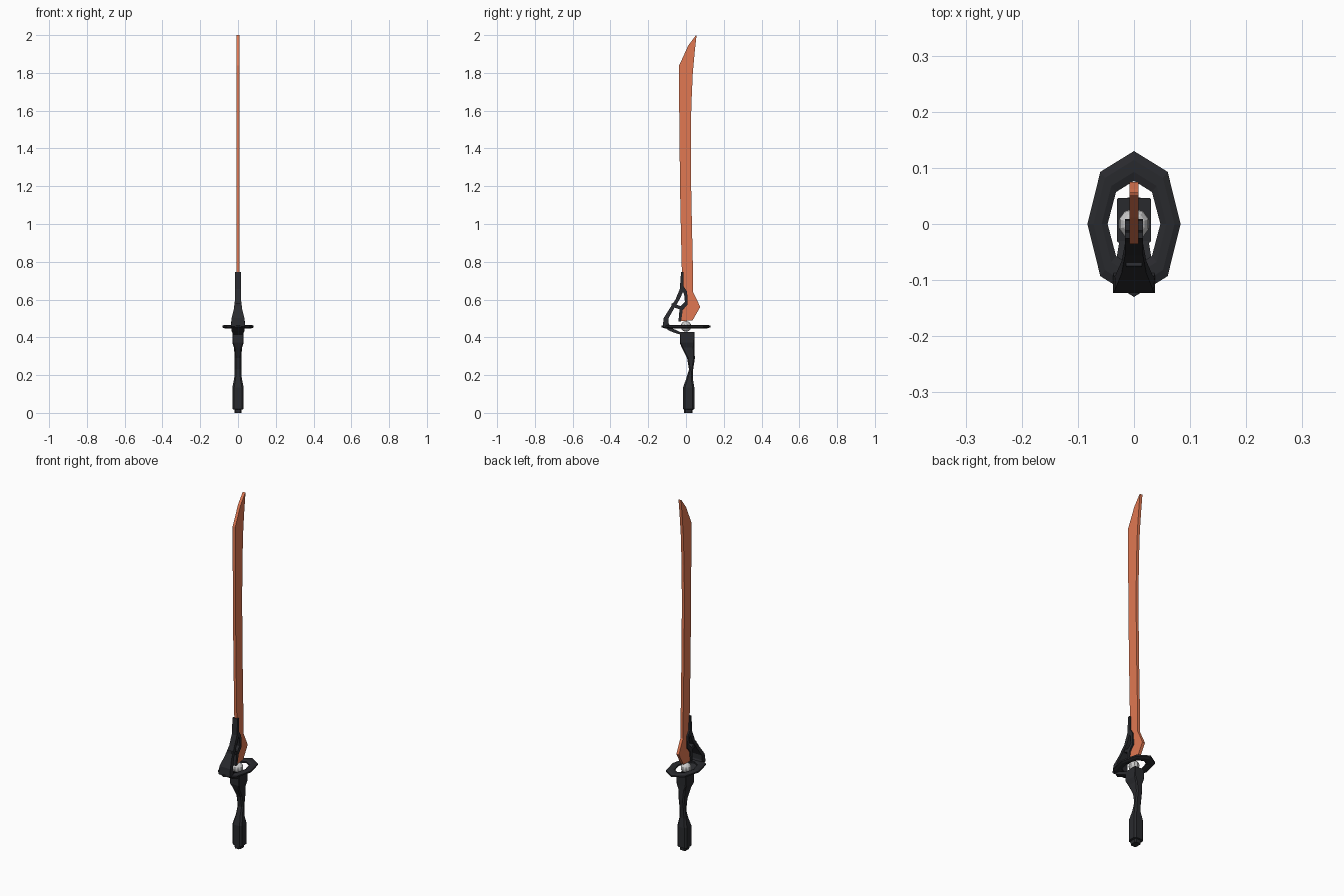
import bpy, bmesh, math


def material(name, rgb):
    m = bpy.data.materials.new(name)
    m.diffuse_color = (*rgb, 1)
    return m


ORANGE = material("orange", (0.75, 0.19, 0.085))
DARK = material("dark", (0.022, 0.023, 0.027))


def finish(bm, name, mat=None):
    bmesh.ops.recalc_face_normals(bm, faces=bm.faces)
    me = bpy.data.meshes.new(name)
    bm.to_mesh(me)
    bm.free()
    ob = bpy.data.objects.new(name, me)
    bpy.context.collection.objects.link(ob)
    if mat:
        me.materials.append(mat)
    return ob


def loft(name, rings, mat, closed=False):
    """Skin a list of equal-length rings of 3D points; cap the ends or close the loop."""
    bm = bmesh.new()
    vr = [[bm.verts.new(p) for p in r] for r in rings]
    n = len(vr[0])
    pairs = list(zip(vr, vr[1:])) + ([(vr[-1], vr[0])] if closed else [])
    for a, b in pairs:
        for i in range(n):
            j = (i + 1) % n
            bm.faces.new((a[i], a[j], b[j], b[i]))
    if not closed:
        bm.faces.new(vr[0])
        bm.faces.new(vr[-1])
    return finish(bm, name, mat)


def strap(name, stations, mat):
    """Band in the YZ plane: outer y, z, inner y, z and half width in x."""
    return loft(name, [[(-w, a, b), (w, a, b), (w, c, d), (-w, c, d)]
                       for a, b, c, d, w in stations], mat)


# Blade: back edge and cutting edge paired from heel to tip, with a centre line
T = 0.008
blade = [(-.034, .485, .035, .49), (-.030, .54, .075, .56), (.000, .578, .062, .59),
         (.003, .632, .038, .638), (-.018, .652, .038, .66), (-.022, .75, .037, .75),
         (-.030, 1.1, .028, 1.15), (-.034, 1.4, .026, 1.4), (-.036, 1.62, .028, 1.62),
         (-.036, 1.84, .036, 1.80), (.012, 1.945, .046, 1.91), (.052, 1.998, .056, 2.0)]
loft("blade", [[(-T, a, b), (-T, (a + c) / 2, (b + d) / 2), (-T, c, d),
                (T, c, d), (T, (a + c) / 2, (b + d) / 2), (T, a, b)]
               for a, b, c, d in blade], ORANGE)

# Brace sweeping from the blade back down and under the guard to the grip
strap("blade_brace", [
    (-.026, .747, -.014, .747, .016), (-.033, .655, -.012, .65, .016),
    (-.056, .60, -.034, .60, .016), (-.088, .55, -.066, .548, .022),
    (-.118, .502, -.093, .50, .034), (-.123, .458, -.092, .474, .037),
    (-.085, .433, -.078, .450, .034), (-.034, .415, -.030, .428, .026)], DARK)

# Clamp hugging the notch at the base of the blade
strap("blade_clamp", [
    (-.028, .66, -.012, .668, .016), (-.010, .63, .006, .641, .016),
    (-.006, .588, .009, .575, .016), (-.033, .56, -.017, .545, .016),
    (-.040, .485, -.026, .485, .014)], DARK)
strap("clamp_link", [(-.075, .582, -.078, .563, .014),
                     (-.022, .563, -.025, .546, .014)], DARK)

# Eight-sided guard ring with a bevelled section
outer = [(0, .130), (.060, .093), (.083, 0), (.060, -.093),
         (0, -.130), (-.060, -.093), (-.083, 0), (-.060, .093)]
inner = [(0, .077), (.032, .057), (.047, 0), (.032, -.057),
         (0, -.077), (-.032, -.057), (-.047, 0), (-.032, .057)]
section = [(0, -.004), (0, .004), (.3, .009), (.7, .009),
           (1, .004), (1, -.004), (.7, -.009), (.3, -.009)]
loft("guard_ring", [[(ox + (ix - ox) * t, oy + (iy - oy) * t, .457 + h)
                     for t, h in section]
                    for (ox, oy), (ix, iy) in zip(outer, inner)], DARK, closed=True)

# Grey ball joint between grip and blade
bm = bmesh.new()
bmesh.ops.create_uvsphere(bm, u_segments=10, v_segments=8, radius=.028)
bmesh.ops.translate(bm, verts=bm.verts, vec=(0, 0, .458))
finish(bm, "ball_joint")

# Grip: z, front y, back y, half width and corner chamfer
grip = [(0, -.010, .034, .018, .007), (.018, -.010, .036, .020, .007),
        (.020, -.015, .044, .030, .010), (.135, -.015, .044, .030, .010),
        (.185, .002, .036, .020, .008), (.23, .016, .038, .018, .007),
        (.29, .006, .047, .018, .007), (.345, -.022, .044, .021, .006),
        (.372, -.033, .044, .030, .004), (.427, -.033, .046, .030, .002)]
loft("grip", [[(-w + c, f, z), (w - c, f, z), (w, f + c, z), (w, b - c, z),
               (w - c, b, z), (-w + c, b, z), (-w, b - c, z), (-w, f + c, z)]
              for z, f, b, w, c in grip], DARK)
